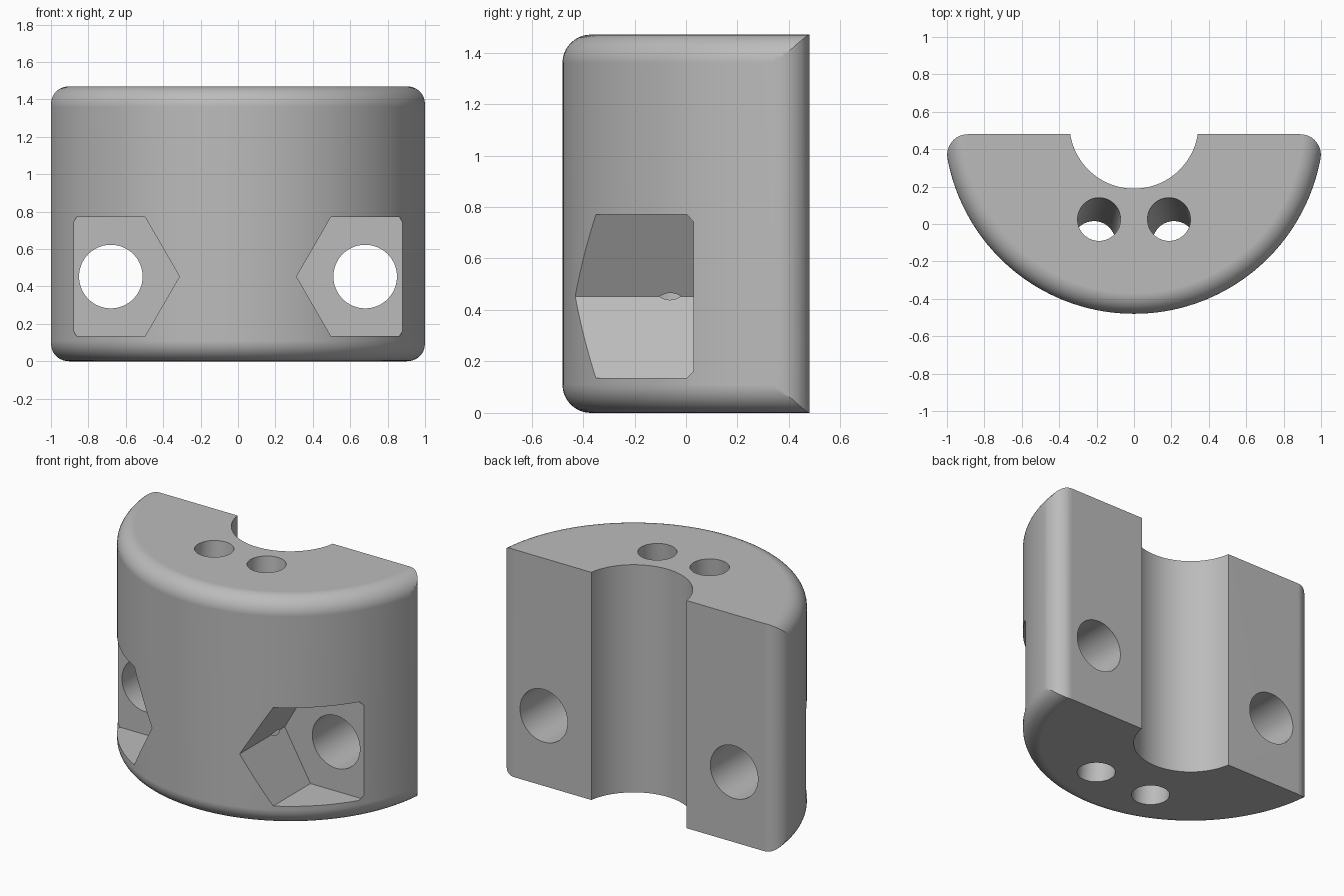
import bpy
import bmesh
from math import sin, cos, pi, atan2, sqrt
from mathutils import Vector, Matrix

if "Cube" in bpy.data.objects:
    bpy.data.objects.remove(bpy.data.objects["Cube"], do_unlink=True)

HEIGHT, BACK, RADIUS, FILLET = 1.47, 0.48, 1.014, 0.11
AXIS_Y = RADIUS - BACK          # shared axis of the outer arc and the bore

grey = bpy.data.materials.new("plain_grey")
grey.use_nodes = True
GREY = (0.5, 0.5, 0.5, 1)
grey.diffuse_color = GREY
grey.node_tree.nodes["Principled BSDF"].inputs["Base Color"].default_value = GREY


def make_object(name, bm):
    bmesh.ops.recalc_face_normals(bm, faces=bm.faces)
    mesh = bpy.data.meshes.new(name)
    bm.to_mesh(mesh)
    bm.free()
    mesh.materials.append(grey)
    obj = bpy.data.objects.new(name, mesh)
    bpy.context.collection.objects.link(obj)
    return obj


def rod(name, start, end, radius, sides=64, turn=0.0):
    """Prism or cylinder running between two points."""
    a, b = Vector(start), Vector(end)
    rotation = (b - a).to_track_quat('Z', 'Y').to_matrix().to_4x4()
    bm = bmesh.new()
    bmesh.ops.create_cone(bm, cap_ends=True, segments=sides, radius1=radius,
                          radius2=radius, depth=(b - a).length,
                          matrix=Matrix.Translation((a + b) / 2) @ rotation
                          @ Matrix.Rotation(turn, 4, 'Z'))
    return make_object(name, bm)


def combine(body, tool, operation):
    mod = body.modifiers.new(tool.name, 'BOOLEAN')
    mod.object, mod.operation, mod.solver = tool, operation, 'EXACT'
    bpy.context.view_layer.objects.active = body
    bpy.ops.object.modifier_apply(modifier=mod.name)
    bpy.data.objects.remove(tool, do_unlink=True)


# Round block with filleted rims
bm = bmesh.new()
bmesh.ops.create_cone(bm, cap_ends=True, segments=192, radius1=RADIUS, radius2=RADIUS,
                      depth=HEIGHT, matrix=Matrix.Translation((0, AXIS_Y, HEIGHT / 2)))
rims = [e for e in bm.edges if abs(e.verts[0].co.z - e.verts[1].co.z) < 0.01]
bmesh.ops.bevel(bm, geom=rims, offset=FILLET, segments=10, profile=0.5, affect='EDGES')
body = make_object("half_clamp_block", bm)

# Flat back with rounded vertical corners
corner_y = BACK - FILLET
corner_x = sqrt((RADIUS - FILLET) ** 2 - (corner_y - AXIS_Y) ** 2)
tangent = atan2(corner_y - AXIS_Y, corner_x)
right = [(corner_x + FILLET * cos(a), corner_y + FILLET * sin(a))
         for a in [pi / 2 + (tangent - pi / 2) * i / 12 for i in range(13)]]
right += [(1.3, corner_y - 0.05), (1.3, -1)]
outline = right + [(-x, y) for x, y in reversed(right)]
bm = bmesh.new()
face = bm.faces.new([bm.verts.new((x, y, -0.2)) for x, y in outline])
raised = bmesh.ops.extrude_face_region(bm, geom=[face])["geom"]
bmesh.ops.translate(bm, vec=(0, 0, HEIGHT + 0.4),
                    verts=[v for v in raised if isinstance(v, bmesh.types.BMVert)])
combine(body, make_object("back_trim", bm), 'INTERSECT')

# Central bore
combine(body, rod("bore", (0, AXIS_Y, -0.2), (0, AXIS_Y, HEIGHT + 0.2), 0.345, 128), 'DIFFERENCE')

# Hexagonal nut pockets, bolt holes and slanted cable holes
BOLT_X, BOLT_Z = 0.68, 0.453
for side in (-1, 1):
    x = side * BOLT_X
    combine(body, rod("nut_pocket", (x, -1, BOLT_Z), (x, 0.03, BOLT_Z), 0.367, 6, pi / 6),
            'DIFFERENCE')
    combine(body, rod("bolt_hole", (x, -1, BOLT_Z), (x, 1, BOLT_Z), 0.17), 'DIFFERENCE')
    top, low = Vector((side * 0.187, 0.025, HEIGHT)), Vector((side * 0.214, -0.10, 0))
    slant = (top - low) * 0.1
    combine(body, rod("cable_hole", low - slant, top + slant, 0.115), 'DIFFERENCE')

# Smooth curves, crisp machined edges
bpy.ops.object.select_all(action='DESELECT')
body.select_set(True)
bpy.context.view_layer.objects.active = body
bpy.ops.object.shade_smooth_by_angle(angle=pi / 6)
normals = body.modifiers.new("even_shading", 'WEIGHTED_NORMAL')
normals.keep_sharp = True
